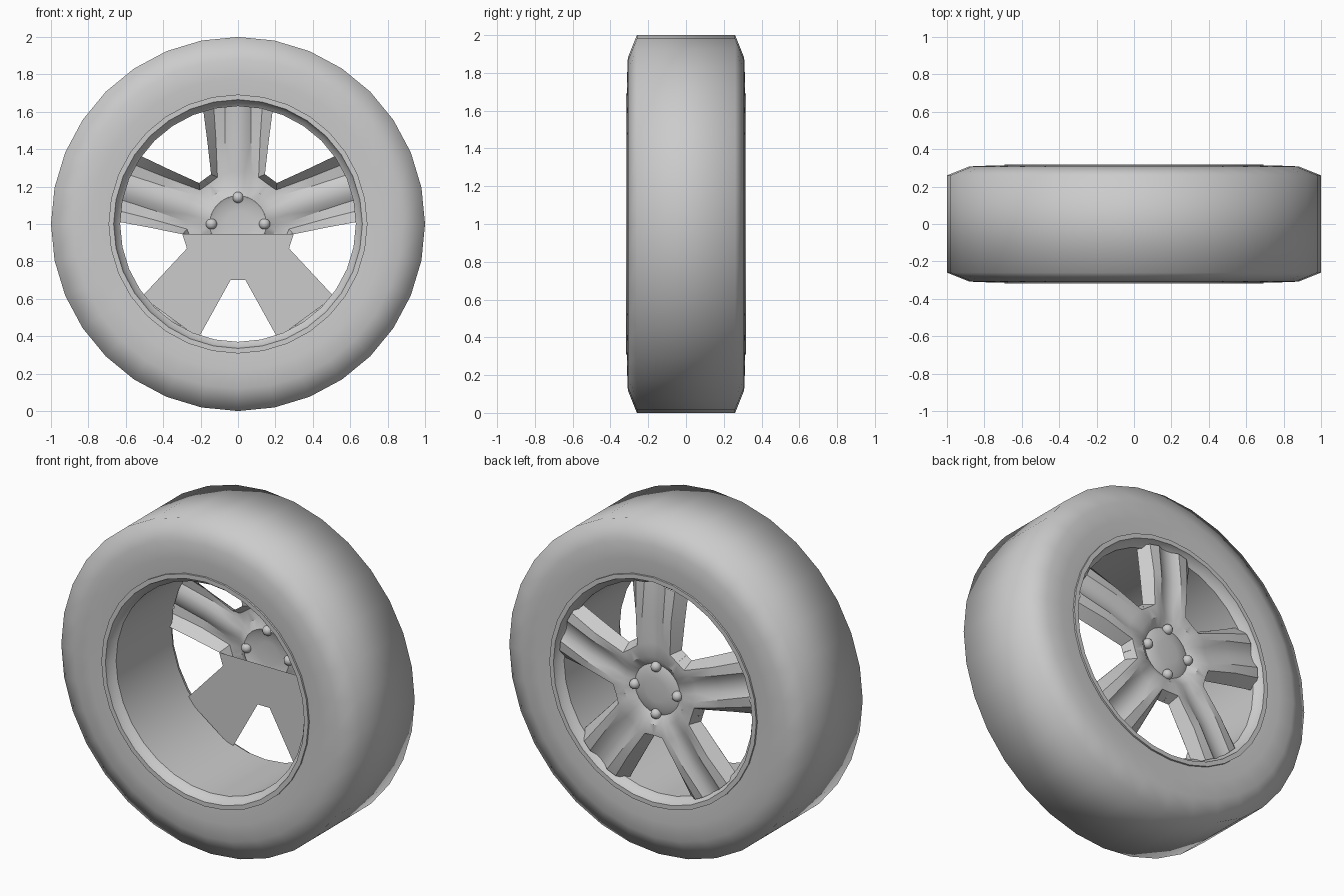
import bpy, bmesh, math
from math import sin, cos, sqrt, radians

cube = bpy.data.objects.get("Cube")
if cube:
    bpy.data.objects.remove(cube, do_unlink=True)

GREY = (0.6, 0.6, 0.6, 1)
mat = bpy.data.materials.new("plain grey")
mat.use_nodes = True
mat.diffuse_color = GREY
mat.node_tree.nodes["Principled BSDF"].inputs["Base Color"].default_value = GREY


def finish(bm, name, angle=40):
    """Turn a bmesh into a smooth shaded object at hub height."""
    bmesh.ops.remove_doubles(bm, verts=bm.verts, dist=0.0005)
    mesh = bpy.data.meshes.new(name)
    bm.to_mesh(mesh)
    bm.free()
    mesh.materials.append(mat)
    obj = bpy.data.objects.new(name, mesh)
    obj.location.z = 1
    bpy.context.collection.objects.link(obj)
    bpy.ops.object.select_all(action="DESELECT")
    obj.select_set(True)
    bpy.context.view_layer.objects.active = obj
    bpy.ops.object.shade_smooth_by_angle(angle=radians(angle))
    return obj


def lathe(name, profile, steps=32, angle=40, closed=True):
    """Spin (radius, y) points around the axle."""
    bm = bmesh.new()
    rings = []
    for i in range(steps):
        t = 2 * math.pi * i / steps
        rings.append([bm.verts.new((r * cos(t), y, r * sin(t))) for r, y in profile])
    n = len(profile)
    for i in range(steps):
        a, b = rings[i], rings[(i + 1) % steps]
        for j in range(n if closed else n - 1):
            k = (j + 1) % n
            bm.faces.new((a[j], a[k], b[k], b[j]))
    bmesh.ops.recalc_face_normals(bm, faces=bm.faces)
    return finish(bm, name, angle)


# Tyre: flat tread, chamfered shoulders, flat sidewalls
half = [(0.68, 0.305), (0.78, 0.312), (0.88, 0.308), (1.0, 0.26)]
lathe("tyre", [(r, -y) for r, y in half] + half[::-1], angle=80)

# Rim: raised lips with a straight barrel between them
lip = [(0.692, 0.29), (0.692, 0.317), (0.665, 0.317), (0.655, 0.285), (0.63, 0.265)]
lathe("rim", [(r, -y) for r, y in lip] + lip[::-1])

# Spoke shell: five mirrored sectors, each with a groove, ridge and side wall
R_OUT, BASE_Y = 0.645, 0.245
SPOKES = [radians(90 + 72 * i) for i in range(5)]


def place(t, a, p, y):
    return (a * cos(t) - p * sin(t), y, a * sin(t) + p * cos(t))


def arc_row(r, heights):
    return [(r * cos(radians(9 * i)), r * sin(radians(9 * i)), y)
            for i, y in enumerate(heights)]


def on_rim(p, y):
    return (sqrt(R_OUT ** 2 - p ** 2), p, y)


root = [(0.28, 0, 0.288), (0.28, 0.035, 0.292), (0.27, 0.075, 0.313),
        (0.25, 0.11, 0.31), (0.215, 0.156, 0.308)]
middle = [(0.45, 0, 0.292), (0.45, 0.035, 0.295), (0.45, 0.07, 0.319), (0.45, 0.118, 0.312)]
outer = [on_rim(0, 0.275), on_rim(0.035, 0.278), on_rim(0.07, 0.298), on_rim(0.13, 0.292)]
rows = [arc_row(0.15, [0.272] * 5),
        arc_row(0.2, [0.295, 0.298, 0.306, 0.31, 0.31]),
        root, middle, outer]
wall_top = [root[4], root[3], middle[3], outer[3]]
wall_base = [(0.243, 0.176, BASE_Y), (0.266, 0.144, BASE_Y),
             (0.45, 0.165, BASE_Y), on_rim(0.187, BASE_Y)]

bm = bmesh.new()
for t in SPOKES:
    for side in (1, -1):
        for low, high in list(zip(rows, rows[1:])) + [(wall_top, wall_base)]:
            for j in range(min(len(low), len(high)) - 1):
                quad = (low[j], low[j + 1], high[j + 1], high[j])
                bm.faces.new([bm.verts.new(place(t, a, side * p, y)) for a, p, y in quad])
bmesh.ops.remove_doubles(bm, verts=bm.verts, dist=0.0005)
bmesh.ops.recalc_face_normals(bm, faces=bm.faces)
if sum(f.normal.y for f in bm.faces) < 0:
    bmesh.ops.reverse_faces(bm, faces=bm.faces)
finish(bm, "spokes", 35)

# Flat backing behind the two lower spokes
bm = bmesh.new()
pts = [place(SPOKES[1], *wall_base[1])]
for t in SPOKES[2:4]:
    for s, (a, p, y) in [(-1, wall_base[1]), (-1, wall_base[3]),
                         (1, wall_base[3]), (1, wall_base[1])]:
        pts.append(place(t, a, s * p, y))
a, p, y = wall_base[1]
pts.append(place(SPOKES[4], a, -p, y))
plate = bm.faces.new([bm.verts.new(v) for v in pts])
plate.normal_update()
if plate.normal.y > 0:
    plate.normal_flip()
finish(bm, "lower_backing_plate")

# Hub cap: shallow dome in the centre recess
lathe("hub_cap", [(0.152, 0.272), (0.125, 0.284), (0.07, 0.289), (0.0, 0.29)],
      steps=20, closed=False)

# Wheel nuts: four round studs
for i in range(4):
    t = math.pi / 2 * i
    bm = bmesh.new()
    bmesh.ops.create_uvsphere(bm, u_segments=16, v_segments=10, radius=0.03)
    bmesh.ops.translate(bm, verts=bm.verts, vec=(0.142 * cos(t), 0.286, 0.142 * sin(t)))
    finish(bm, f"wheel_nut_{i + 1}")
